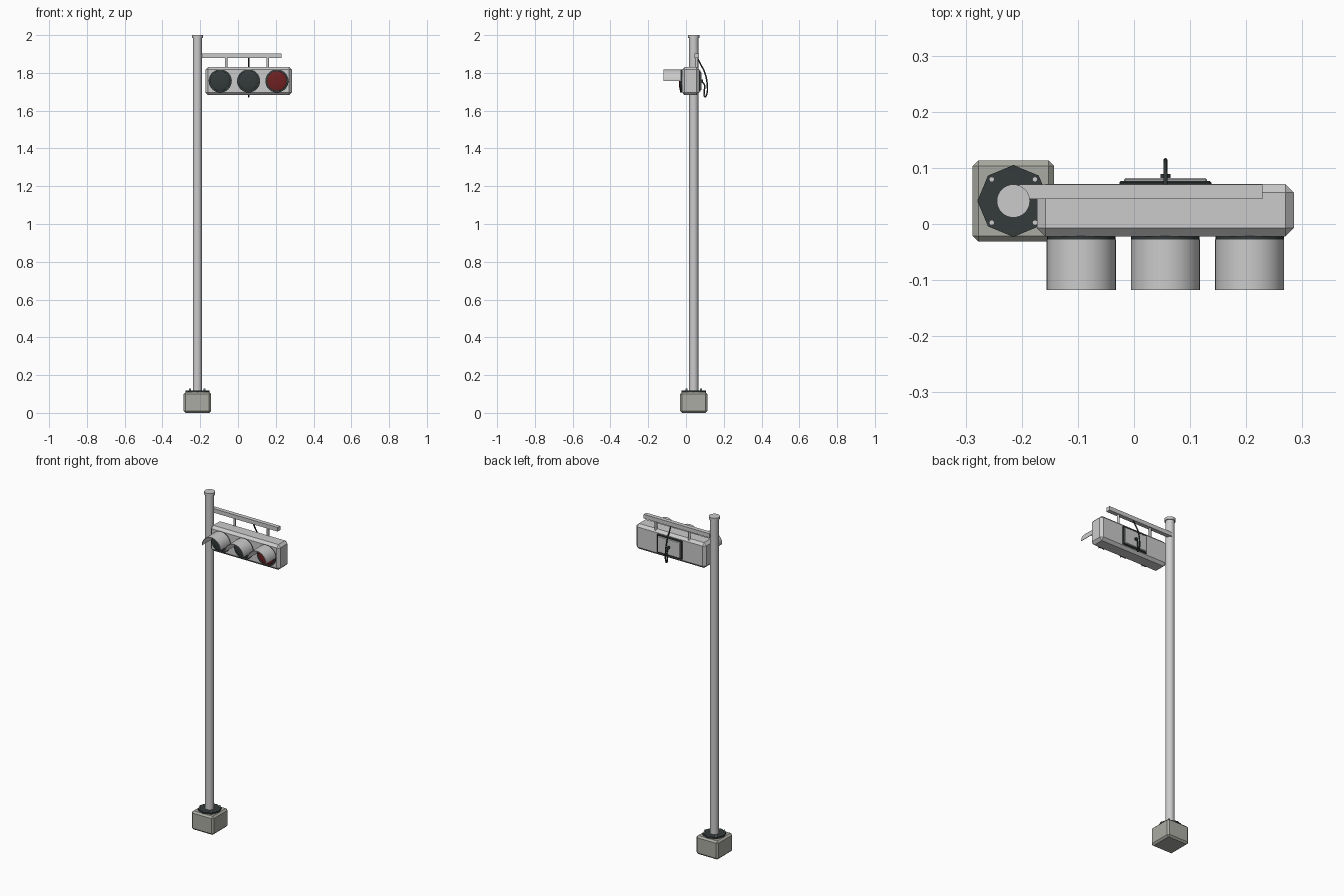
import bpy, bmesh, math
from mathutils import Vector

if "Cube" in bpy.data.objects:
    bpy.data.objects.remove(bpy.data.objects["Cube"])

PX, PY = -0.215, 0.041      # pole axis
BX, BZ = 0.056, 1.757       # signal box centre


def material(name, rgb):
    m = bpy.data.materials.new(name)
    m.diffuse_color = (*rgb, 1)
    m.use_nodes = True
    m.node_tree.nodes["Principled BSDF"].inputs["Base Color"].default_value = m.diffuse_color
    return m


DARK = material("dark_metal", (0.035, 0.045, 0.045))
RED = material("red_lens", (0.16, 0.015, 0.015))
STONE = material("concrete", (0.40, 0.41, 0.36))


def finish(o, name, mat=None, smooth=False):
    o.name = name
    if mat:
        o.data.materials.append(mat)
    if smooth:
        bpy.ops.object.shade_smooth_by_angle(angle=math.radians(35))
    return o


def box(name, lo, hi, bevel=0, mat=None):
    lo, hi = Vector(lo), Vector(hi)
    bpy.ops.mesh.primitive_cube_add(size=1, location=(lo + hi) / 2)
    o = bpy.context.object
    o.scale = hi - lo
    bpy.ops.object.transform_apply(location=False, rotation=False)
    if bevel:
        b = o.modifiers.new("bevel", 'BEVEL')
        b.width, b.segments = bevel, 1
    return finish(o, name, mat)


def cyl(name, a, b, r, n=32, mat=None):
    a, b = Vector(a), Vector(b)
    bpy.ops.mesh.primitive_cylinder_add(vertices=n, radius=r, depth=(b - a).length,
                                        location=(a + b) / 2)
    o = bpy.context.object
    o.rotation_euler = (b - a).to_track_quat('Z', 'Y').to_euler()
    return finish(o, name, mat, n > 8)


def hood(name, x):
    # open half-round shell over a lamp
    bm, n, rows = bmesh.new(), 20, []
    for y in (-0.028, -0.118):
        for r in (0.0615, 0.0585):
            rows.append([bm.verts.new((x + r * math.cos(math.pi * i / n), y,
                                       BZ + r * math.sin(math.pi * i / n)))
                         for i in range(n + 1)])
    order = [rows[0], rows[2], rows[3], rows[1]]
    for k in range(4):
        p, q = order[k], order[(k + 1) % 4]
        for i in range(n):
            bm.faces.new((p[i], q[i], q[i + 1], p[i + 1]))
    for i in (0, n):
        bm.faces.new([row[i] for row in order])
    bmesh.ops.recalc_face_normals(bm, faces=bm.faces)
    me = bpy.data.meshes.new(name)
    bm.to_mesh(me)
    bm.free()
    o = bpy.data.objects.new(name, me)
    bpy.context.collection.objects.link(o)
    bpy.ops.object.select_all(action='DESELECT')
    bpy.context.view_layer.objects.active = o
    o.select_set(True)
    return finish(o, name, None, True)


# footing, octagonal flange and bolts
box("footing", (PX - .0725, PY - .0725, 0), (PX + .0725, PY + .0725, 0.11), 0.01, STONE)
cyl("flange", (PX, PY, 0.108), (PX, PY, 0.119), 0.064, 8, DARK)
for sx in (-1, 1):
    for sy in (-1, 1):
        x, y = PX + sx * 0.0385, PY + sy * 0.0385
        cyl("bolt", (x, y, 0.118), (x, y, 0.13), 0.005, 8)

# pole and cap
cyl("pole", (PX, PY, 0.11), (PX, PY, 1.99), 0.0245)
cyl("pole_cap", (PX, PY, 1.984), (PX, PY, 2.0), 0.0295)

# arm with two hangers
box("arm", (PX + 0.01, 0.045, 1.878), (0.229, 0.07, 1.902))
for x in (-0.063, 0.157):
    cyl("hanger", (x, 0.0575, 1.82), (x, 0.0575, 1.885), 0.007, 16)

# signal housing
box("signal_housing", (BX - .229, -0.022, BZ - .075), (BX + .229, 0.071, BZ + .075), 0.015)

# lamps: dark rim, domed lens, hood
for i, x in enumerate((BX - 0.15, BX, BX + 0.15)):
    cyl("lamp_rim", (x, -0.018, BZ), (x, -0.031, BZ), 0.061, 32, DARK)
    bpy.ops.mesh.primitive_uv_sphere_add(segments=32, ring_count=12, radius=0.052,
                                         location=(x, -0.030, BZ))
    bpy.context.object.scale.y = 0.15
    finish(bpy.context.object, "lens", RED if i == 2 else DARK, True)
    hood("lamp_hood", x)

# rear hatch with dark seal
box("hatch_seal", (BX - .082, 0.068, BZ - .056), (BX + .082, 0.077, BZ + .056), 0.003, DARK)
box("hatch_panel", (BX - .074, 0.07, BZ - .048), (BX + .074, 0.082, BZ + .048), 0.003)

# cable from arm to hatch socket
cyl("cable_socket", (BX, 0.08, BZ), (BX, 0.089, BZ), 0.009, 16, DARK)
cu = bpy.data.curves.new("cable", 'CURVE')
cu.dimensions = '3D'
cu.bevel_depth, cu.bevel_resolution, cu.resolution_u = 0.0038, 2, 8
pts = [(0.058, 1.885), (0.075, 1.85), (0.098, 1.805), (0.112, 1.74), (0.108, 1.683),
       (0.100, 1.674), (0.096, 1.695), (0.098, 1.735), (0.083, BZ)]
s = cu.splines.new('BEZIER')
s.bezier_points.add(len(pts) - 1)
for p, (y, z) in zip(s.bezier_points, pts):
    p.co = (BX, y, z)
    p.handle_left_type = p.handle_right_type = 'AUTO'
cu.use_fill_caps = True
cu.materials.append(DARK)
bpy.context.collection.objects.link(bpy.data.objects.new("cable", cu))
